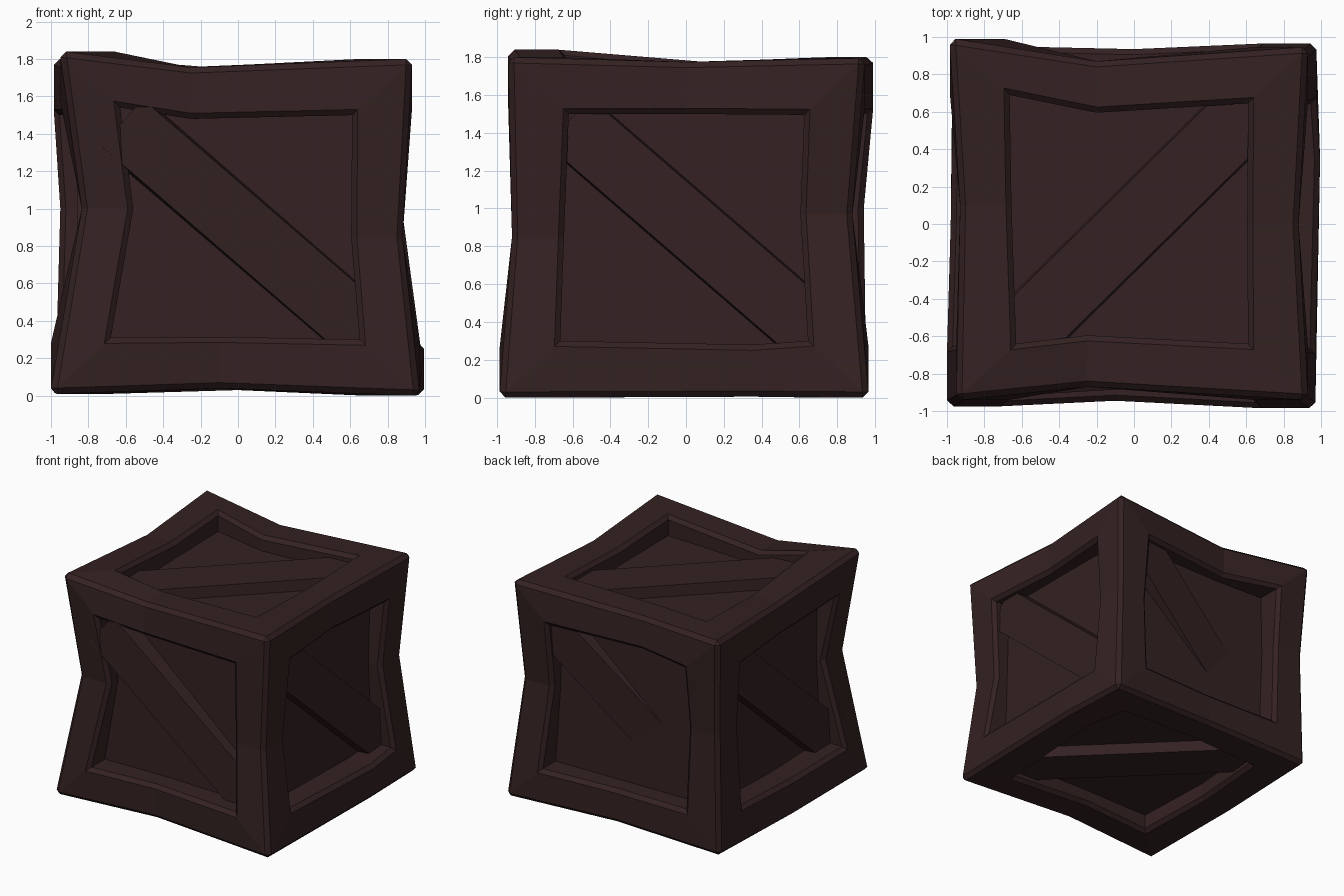
import bpy, bmesh
from mathutils import Vector

if "Cube" in bpy.data.objects:
    bpy.data.objects.remove(bpy.data.objects["Cube"])

wood = bpy.data.materials.new("dark brown wood")
wood.diffuse_color = (0.035, 0.0155, 0.016, 1)
wood.use_nodes = True
wood.node_tree.nodes["Principled BSDF"].inputs["Base Color"].default_value = wood.diffuse_color
CENTRE = Vector((0, 0, 0.9))

# Warped outline of the crate: 8 corners and 12 edge bends, keyed by side signs
CAGE = {
    (-1, -1, 1): (-0.95, -0.94, 1.84), (1, -1, 1): (0.93, -0.94, 1.80),
    (1, 1, 1): (0.93, 0.945, 1.795), (-1, 1, 1): (-0.985, 0.99, 1.80),
    (-1, -1, -1): (-1.0, -0.975, 0.01), (1, -1, -1): (0.97, -0.985, 0.0),
    (1, 1, -1): (0.975, 0.965, 0.0), (-1, 1, -1): (-0.97, 0.95, 0.01),
    (0, -1, 1): (-0.25, -0.87, 1.755), (0, 1, 1): (-0.2, 0.87, 1.76),
    (1, 0, 1): (0.88, 0.0, 1.775), (-1, 0, 1): (-0.93, 0.1, 1.775),
    (-1, -1, 0): (-0.835, -0.88, 1.0), (1, -1, 0): (0.88, -0.92, 0.85),
    (1, 1, 0): (0.88, 0.88, 0.97), (-1, 1, 0): (-0.95, 0.94, 1.0),
    (0, -1, -1): (-0.1, -0.945, 0.04), (0, 1, -1): (0.0, 0.935, 0.03),
    (1, 0, -1): (0.995, 0.35, 0.005), (-1, 0, -1): (-0.98, 0.0, 0.015),
}
X, Y, Z = Vector((1, 0, 0)), Vector((0, 1, 0)), Vector((0, 0, 1))
# side: right axis, up axis, outward axis, panel distance,
# brace slope, brace height at its start and end
SIDES = {
    "front": (X, Z, -Y, 0.77, -1, 0.91, 0.83),
    "right": (Y, Z, X, 0.77, -1, 0.86, 0.86),
    "back": (-X, Z, Y, 0.77, -1, 0.89, 0.70),
    "left": (-Y, Z, -X, 0.77, -1, 0.86, 0.86),
    "top": (X, Y, Z, 0.74, 1, 0.83, 0.83),
    "bottom": (X, -Y, -Z, 0.74, 1, 0.83, 0.83),
}
RING = [(-1, -1), (0, -1), (1, -1), (1, 0), (1, 1), (0, 1), (-1, 1), (-1, 0)]


def finish(bm, name):
    mesh = bpy.data.meshes.new(name)
    bm.to_mesh(mesh)
    bm.free()
    mesh.materials.append(wood)
    ob = bpy.data.objects.new(name, mesh)
    bpy.context.collection.objects.link(ob)


def box(name, points):
    """Closed six-sided block from 4 bottom and 4 top points."""
    bm = bmesh.new()
    v = [bm.verts.new(p) for p in points]
    bm.faces.new(v[3::-1])
    bm.faces.new(v[4:])
    for i in range(4):
        j = (i + 1) % 4
        bm.faces.new((v[i], v[j], v[4 + j], v[4 + i]))
    bmesh.ops.recalc_face_normals(bm, faces=bm.faces)
    finish(bm, name)


# Frame: a board ring on each side with walls running in to the panels
bm = bmesh.new()
cage = {k: bm.verts.new(p) for k, p in CAGE.items()}
soft = []
for u, v, n, dist, *_ in SIDES.values():
    outer, rim, deep = [], [], []
    for a, b in RING:
        key = tuple(int(round(c)) for c in u * a + v * b + n)
        outer.append(cage[key])
        # boards are a little wider at the corners
        wu, wv = (0.32, 0.30) if a and b else (0.275, 0.275)
        p = cage[key].co - u * a * wu - v * b * wv
        rim.append(bm.verts.new(p))
        deep.append(bm.verts.new(p + n * (dist - 0.03 - (p - CENTRE).dot(n))))
    for i in range(8):
        j = (i + 1) % 8
        bm.faces.new((outer[i], outer[j], rim[j], rim[i]))
        bm.faces.new((rim[i], rim[j], deep[j], deep[i]))
        soft += [bm.edges.get((outer[i], outer[j])), bm.edges.get((rim[i], rim[j]))]
bmesh.ops.bevel(bm, geom=list(set(soft)), offset=0.03, offset_type='OFFSET',
                segments=1, profile=0.5, affect='EDGES')
finish(bm, "crate_frame")

# Inner panels: one box behind all six openings
corners = ((-1, -1), (1, -1), (1, 1), (-1, 1))
box("inner_panels", [CENTRE + Vector((a * 0.77, b * 0.77, h * 0.74))
                     for h in (-1, 1) for a, b in corners])

# Diagonal braces, some tilted against their panel
for name, (u, v, n, dist, slope, h0, h1) in SIDES.items():
    if slope < 0:
        start, end, width = u * -0.62 + v * 0.56, u * 0.70 + v * -0.58, 0.335
    else:
        start, end, width = u * -0.66 + v * -0.65, u * 0.66 + v * 0.65, 0.355
    side = n.cross((end - start).normalized()) * width / 2
    tops = [h0, h1, h1, h0]

    def outline(k):
        return [start - side * k, end - side * k, end + side * k, start + side * k]
    # slightly wider at the foot, so the long sides lean
    box(name + "_brace",
        [CENTRE + p + n * (h - 0.14) for p, h in zip(outline(1.08), tops)]
        + [CENTRE + p + n * h for p, h in zip(outline(1), tops)])
